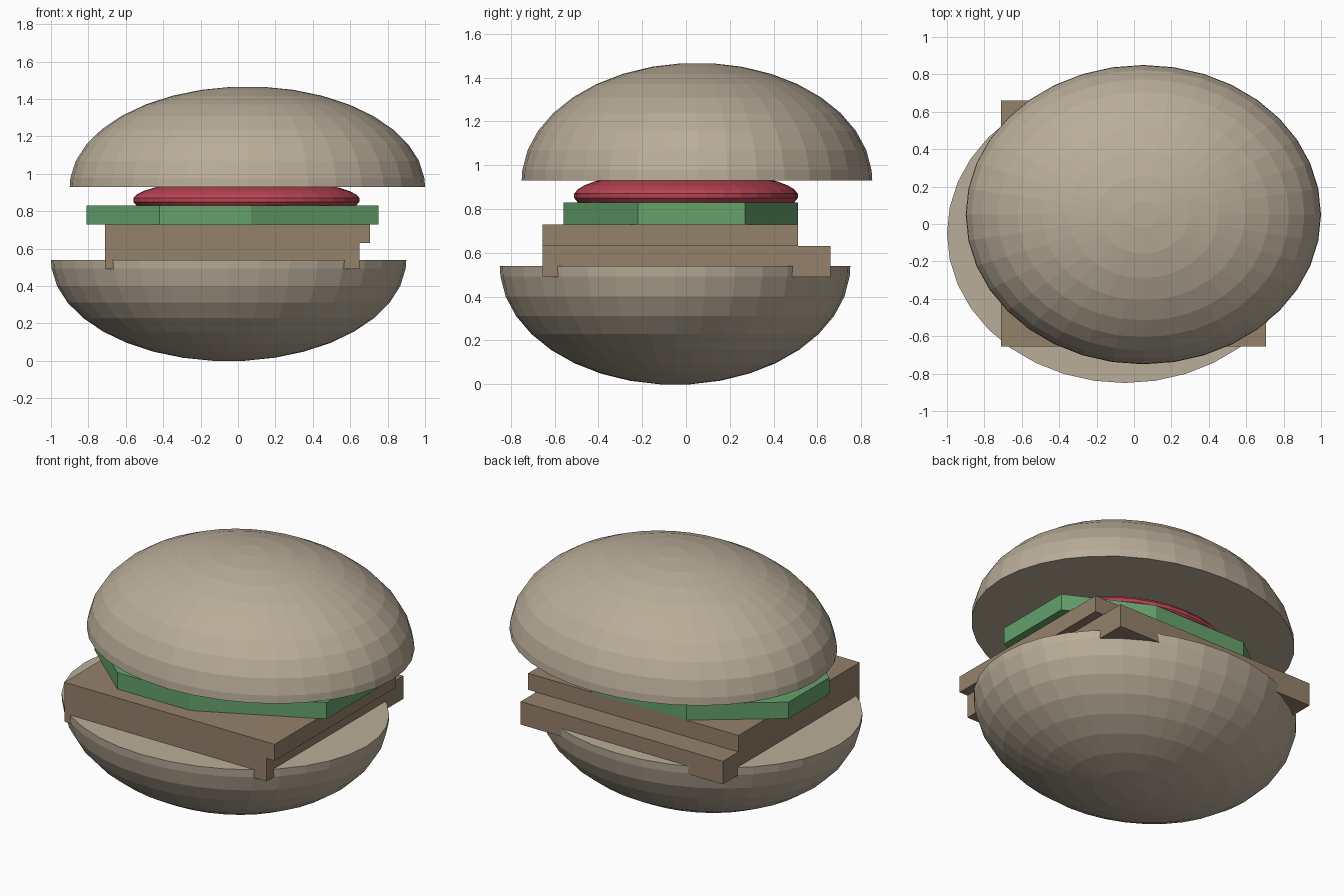
import bpy, bmesh, math

if "Cube" in bpy.data.objects:
    bpy.data.objects.remove(bpy.data.objects["Cube"])

SIDES = 36


def material(name, rgb):
    m = bpy.data.materials.new(name)
    m.diffuse_color = (*rgb, 1)
    m.use_nodes = True
    m.node_tree.nodes["Principled BSDF"].inputs["Base Color"].default_value = m.diffuse_color
    return m


bread = material("bread", (0.49, 0.42, 0.32))
brown = material("brown", (0.30, 0.22, 0.145))
green = material("green", (0.13, 0.36, 0.15))
red = material("red", (0.50, 0.06, 0.09))


def finish(name, bm, mat):
    bmesh.ops.recalc_face_normals(bm, faces=bm.faces)
    me = bpy.data.meshes.new(name)
    bm.to_mesh(me)
    bm.free()
    me.materials.append(mat)
    ob = bpy.data.objects.new(name, me)
    bpy.context.collection.objects.link(ob)
    return ob


def ellipsoid(name, centre, radii, angles, mat):
    """Stack of oval rings at the given latitudes, capped flat at both ends."""
    bm = bmesh.new()
    rings = []
    # scale so that the widest and highest rings reach the radii
    wide = max(math.cos(math.radians(a)) for a in angles)
    high = max(abs(math.sin(math.radians(a))) for a in angles)
    for a in angles:
        c = math.cos(math.radians(a)) / wide
        s = math.sin(math.radians(a)) / high
        rings.append([bm.verts.new((
            centre[0] + radii[0] * c * math.cos(2 * math.pi * i / SIDES),
            centre[1] + radii[1] * c * math.sin(2 * math.pi * i / SIDES),
            centre[2] + radii[2] * s)) for i in range(SIDES)])
    for lo, hi in zip(rings, rings[1:]):
        for i in range(SIDES):
            j = (i + 1) % SIDES
            bm.faces.new((lo[i], lo[j], hi[j], hi[i]))
    bm.faces.new(rings[0])
    bm.faces.new(rings[-1])
    return finish(name, bm, mat)


def slab(name, outline, z0, z1, mat):
    """Flat outline extruded from z0 to z1."""
    bm = bmesh.new()
    face = bm.faces.new([bm.verts.new((x, y, z0)) for x, y in outline])
    new = bmesh.ops.extrude_face_region(bm, geom=[face])["geom"]
    for v in new:
        if isinstance(v, bmesh.types.BMVert):
            v.co.z = z1
    return finish(name, bm, mat)


def rect(x0, x1, y0, y1):
    return [(x0, y0), (x1, y0), (x1, y1), (x0, y1)]


# bun halves
dome = [0] + list(range(5, 90, 10))
ellipsoid("top_bun", (0.05, 0.05, 0.93), (0.95, 0.80, 0.535), dome, bread)
ellipsoid("bottom_bun", (-0.05, -0.05, 0.54), (0.95, 0.80, -0.54), dome, bread)

# two overlapping square slices, the lower one sunk into the bun
slab("lower_slice", rect(-0.71, 0.65, -0.655, 0.66), 0.49, 0.63, brown)
slab("upper_slice", rect(-0.71, 0.705, -0.655, 0.51), 0.63, 0.73, brown)

# irregular eight-sided leaf
slab("lettuce", [(-0.42, -0.56), (0.07, -0.56), (0.75, -0.22), (0.75, 0.27),
                 (0.27, 0.51), (-0.36, 0.51), (-0.81, 0.17), (-0.81, -0.22)],
     0.73, 0.83, green)

# flattened round filling between leaf and top bun
ellipsoid("tomato", (0.045, 0, 0.86), (0.605, 0.51, 0.113),
          range(-85, 90, 10), red)
